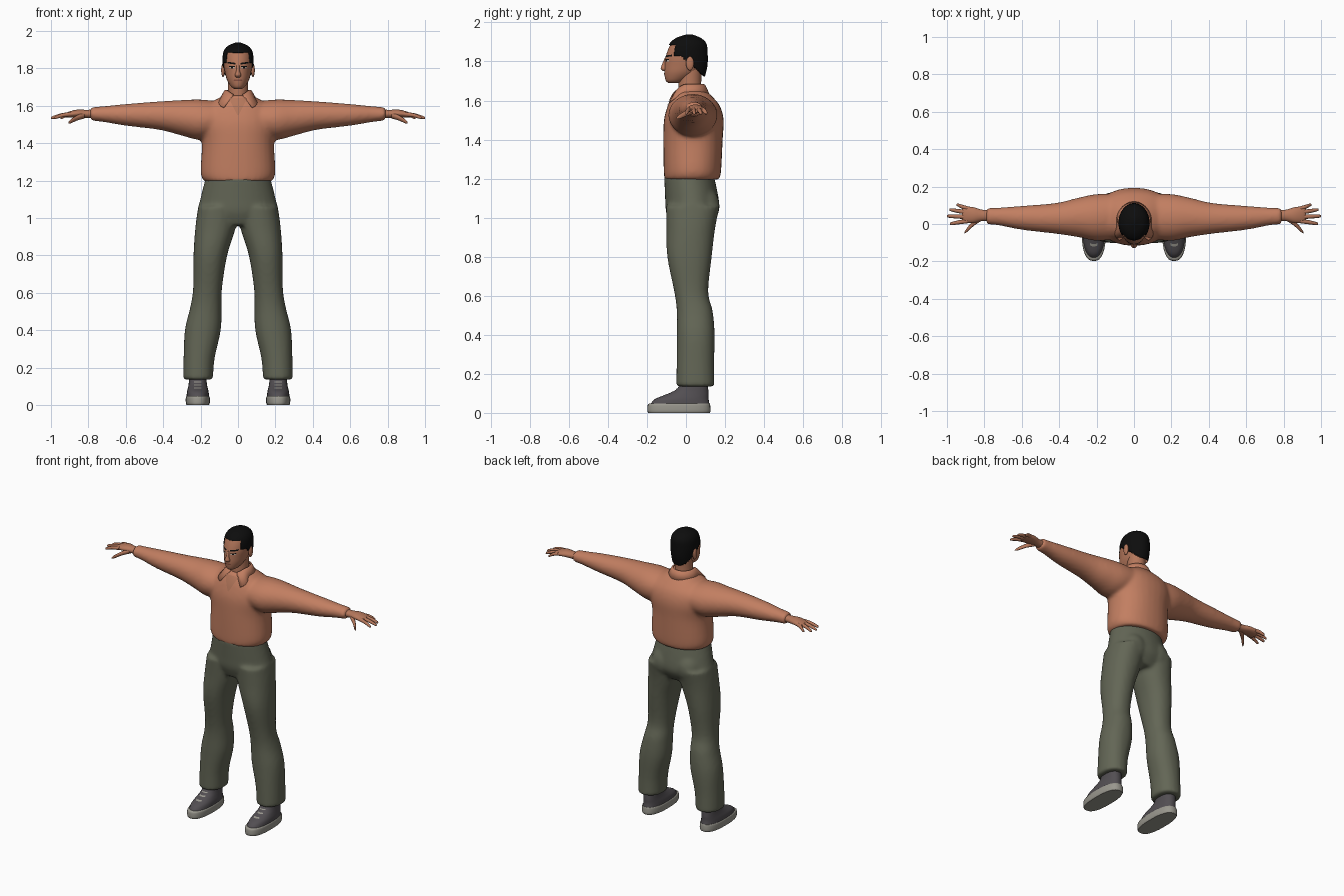
import bpy, bmesh, math
from mathutils import Vector
from mathutils.bvhtree import BVHTree

old = bpy.data.objects.get("Cube")
if old:
    bpy.data.objects.remove(old, do_unlink=True)


def material(name, r, g, b):
    m = bpy.data.materials.new(name)
    m.use_nodes = True
    m.diffuse_color = (r, g, b, 1)
    node = next(n for n in m.node_tree.nodes if n.type == 'BSDF_PRINCIPLED')
    node.inputs["Base Color"].default_value = (r, g, b, 1)
    node.inputs["Roughness"].default_value = 0.8
    return m


SHIRT = material("shirt terracotta", .54, .21, .12)
SKIN = material("skin tan", .46, .185, .105)
CLOTH = material("trouser olive", .125, .133, .092)
SHOE = material("shoe grey", .085, .077, .085)
SOLE = material("sole pale grey", .32, .31, .27)
HAIR = material("hair black", .004, .004, .004)
LIP = material("lip brown", .26, .085, .055)
EYE = material("eye white", .5, .45, .4)


def spline(p, i, t):
    """Catmull-Rom point between ring i and i + 1."""
    a, b, c, d = (p[max(0, min(len(p) - 1, i + k))] for k in (-1, 0, 1, 2))
    return [y + .5 * t * (z - x + t * (2*x - 5*y + 4*z - w + t * (3*(y - z) + w - x)))
            for x, y, z, w in zip(a, b, c, d)]


def loft(bm, rings, axis='z', side=1, n=32, steps=4, power=2.0):
    """Skin rings (position, centre a, centre b, radius a, radius b) along an axis."""
    path = [spline(rings, i, k / steps) for i in range(len(rings) - 1) for k in range(steps)]
    path.append(rings[-1])
    loops = []
    for t, a, b, ra, rb in path:
        loop = []
        for j in range(n):
            c, s = math.cos(math.tau * j / n), math.sin(math.tau * j / n)
            u = a + ra * math.copysign(abs(c) ** (2 / power), c)
            v = b + rb * math.copysign(abs(s) ** (2 / power), s)
            co = (u, v, t) if axis == 'z' else (t, u, v)
            loop.append(bm.verts.new((co[0] * side, co[1], co[2])))
        loops.append(loop)
    for lo, hi in zip(loops, loops[1:]):
        for j in range(n):
            k = (j + 1) % n
            bm.faces.new((lo[j], lo[k], hi[k], hi[j]))
    bm.faces.new(loops[0])
    bm.faces.new(loops[-1])


def finish(bm, name, mat, voxel=0, solid=0, angle=50):
    bmesh.ops.recalc_face_normals(bm, faces=bm.faces)
    me = bpy.data.meshes.new(name)
    bm.to_mesh(me)
    bm.free()
    me.materials.append(mat)
    ob = bpy.data.objects.new(name, me)
    bpy.context.collection.objects.link(ob)
    bpy.ops.object.select_all(action='DESELECT')
    ob.select_set(True)
    bpy.context.view_layer.objects.active = ob
    if voxel:
        mod = ob.modifiers.new("blend", 'REMESH')
        mod.mode, mod.voxel_size, mod.use_smooth_shade = 'VOXEL', voxel, True
        mod = ob.modifiers.new("soften", 'SMOOTH')
        mod.factor, mod.iterations = .5, 6
        for m in list(ob.modifiers):
            bpy.ops.object.modifier_apply(modifier=m.name)
    if solid:
        ob.modifiers.new("thickness", 'SOLIDIFY').thickness = solid
    bpy.ops.object.shade_smooth_by_angle(angle=math.radians(angle))
    return ob


def ball(bm, centre, radii):
    made = bmesh.ops.create_uvsphere(bm, u_segments=24, v_segments=14, radius=1)
    for v in made['verts']:
        v.co = Vector(centre) + Vector(x * r for x, r in zip(v.co, radii))


def plate(name, target, corners, mat, lift=.003, res=10):
    """Thin patch: a quad in x, z laid onto the front of the target."""
    tree = BVHTree.FromPolygons([v.co for v in target.data.vertices],
                                [p.vertices for p in target.data.polygons])
    a, b, c, d = (Vector((x, -1, z)) for x, z in corners)
    bm = bmesh.new()
    grid = []
    for i in range(res + 1):
        row = []
        for j in range(res + 1):
            p = a.lerp(b, i / res).lerp(d.lerp(c, i / res), j / res)
            hit = tree.ray_cast(p, Vector((0, 1, 0)))[0]
            p.y = (hit.y if hit else 0) - lift
            row.append(bm.verts.new(p))
        grid.append(row)
    for i in range(res):
        for j in range(res):
            bm.faces.new((grid[i][j], grid[i + 1][j], grid[i + 1][j + 1], grid[i][j + 1]))
    return finish(bm, name, mat)


# Shirt: torso and sleeves blended into one skin
bm = bmesh.new()
loft(bm, [(1.195, 0, .03, .178, .14), (1.24, 0, .033, .2, .147), (1.4, 0, .036, .193, .152),
          (1.5, 0, .04, .21, .153), (1.57, 0, .04, .2, .135), (1.62, 0, .03, .14, .105),
          (1.655, 0, .02, .075, .075)], power=2.2)
for s in (1, -1):
    loft(bm, [(.08, .04, 1.53, .12, .09), (.2, .035, 1.525, .125, .108),
              (.3, .035, 1.535, .105, .095), (.42, .03, 1.547, .082, .076),
              (.6, .033, 1.551, .064, .058), (.72, .04, 1.555, .048, .042),
              (.79, .043, 1.556, .044, .036)], 'x', s)
shirt = finish(bm, "shirt", SHIRT, voxel=.011)

# Trousers: hips and two legs
bm = bmesh.new()
loft(bm, [(1.22, 0, .015, .172, .127), (1.1, 0, .03, .202, .137), (1.03, 0, .033, .212, .135),
          (.96, 0, .025, .15, .1)])
for s in (1, -1):
    loft(bm, [(1.06, .108, .035, .105, .138), (.95, .12, .025, .108, .125),
              (.8, .148, .018, .09, .114), (.62, .163, .027, .077, .087),
              (.52, .172, .045, .084, .092), (.4, .188, .05, .096, .097),
              (.25, .208, .048, .083, .096), (.135, .214, .048, .08, .098)], side=s, power=2.2)
    ball(bm, (s * .085, .085, 1.06), (.09, .088, .1))
finish(bm, "trousers", CLOTH, voxel=.011)

# Shoes
for s, label in ((1, "left"), (-1, "right")):
    bm = bmesh.new()
    loft(bm, [(0, .215, -.036, .06, .158), (.012, .215, -.036, .064, .162),
              (.04, .215, -.036, .064, .16), (.048, .215, -.034, .06, .155)], side=s, power=2.5)
    finish(bm, label + "_sole", SOLE)
    bm = bmesh.new()
    loft(bm, [(.04, .215, -.032, .06, .153), (.07, .215, -.022, .058, .138),
              (.095, .215, .008, .052, .108), (.12, .215, .032, .048, .082),
              (.17, .215, .048, .046, .062)], side=s, power=2.3)
    upper = finish(bm, label + "_shoe_upper", SHOE)
    for k in range(3):
        x, z = s * .215, .088 + k * .016
        plate(label + "_lace", upper, [(x - .02, z), (x + .02, z), (x + .02, z + .005),
                                       (x - .02, z + .005)], SOLE, res=4)

# Hands: palm, four fingers and a thumb
for s, label in ((1, "left"), (-1, "right")):
    bm = bmesh.new()
    loft(bm, [(.76, .044, 1.556, .03, .024), (.81, .046, 1.556, .03, .022),
              (.86, .048, 1.558, .042, .021), (.905, .05, 1.552, .043, .016),
              (.92, .05, 1.548, .036, .01)], 'x', s, n=20)
    for y0, x1, y1 in ((.083, .95, .102), (.062, .987, .076), (.038, 1, .042), (.016, .985, .002)):
        loft(bm, [(.89, y0, 1.555, .012, .012), ((.89 + x1) / 2, (y0 + y1) / 2, 1.549, .011, .011),
                  (x1 - .008, y1, 1.536, .008, .008), (x1, y1, 1.533, .003, .003)], 'x', s, n=10)
    loft(bm, [(.82, .035, 1.55, .02, .018), (.86, .002, 1.535, .015, .014),
              (.893, -.032, 1.517, .011, .011), (.906, -.047, 1.509, .004, .004)], 'x', s, n=12)
    finish(bm, label + "_hand", SKIN)

# Neck, head, nose and ears
bm = bmesh.new()
loft(bm, [(1.58, 0, .025, .06, .065), (1.68, 0, .02, .054, .058), (1.78, 0, .025, .054, .058)])
finish(bm, "neck", SKIN)
bm = bmesh.new()
loft(bm, [(1.69, 0, -.06, .02, .03), (1.703, 0, -.052, .038, .052), (1.74, 0, -.025, .06, .086),
          (1.78, 0, -.008, .07, .102), (1.82, 0, -.004, .075, .101), (1.87, 0, .004, .074, .092),
          (1.91, 0, .008, .058, .072), (1.925, 0, .01, .03, .035)], n=40)
head = finish(bm, "head", SKIN)
bm = bmesh.new()
loft(bm, [(1.752, 0, -.105, .012, .014), (1.764, 0, -.112, .017, .018),
          (1.785, 0, -.108, .01, .015), (1.82, 0, -.098, .008, .01)], n=14)
finish(bm, "nose", SKIN)
bm = bmesh.new()
for s in (1, -1):
    ball(bm, (s * .08, .02, 1.79), (.01, .02, .036))
finish(bm, "ears", SKIN)

# Hair: a shell cut along the hairline
bm = bmesh.new()
loft(bm, [(1.715, 0, .04, .06, .055), (1.78, 0, .012, .077, .098), (1.84, 0, .006, .083, .105),
          (1.89, 0, .01, .077, .095), (1.92, 0, .013, .054, .064), (1.938, 0, .016, .012, .016)],
     n=64, steps=10)


def bare(c):
    if c.y < 0 and abs(c.x) < .062 and c.z < 1.885:
        return True
    return c.z < 1.83 - max(0, c.y + .03) * .85


bmesh.ops.delete(bm, geom=[f for f in bm.faces if bare(f.calc_center_median())], context='FACES')
finish(bm, "hair", HAIR, solid=.006)

# Face details
plate("mouth", head, [(-.024, 1.732), (.024, 1.732), (.02, 1.741), (-.02, 1.741)], LIP)
for s, label in ((1, "left"), (-1, "right")):
    for part, x0, x1, z0, z1, rise, mat, lift in (
            ("brow", .014, .056, 1.82, 1.829, .006, HAIR, .003),
            ("eye", .019, .046, 1.8, 1.808, .001, EYE, .002),
            ("iris", .028, .037, 1.8, 1.808, 0, HAIR, .004),
            ("lash", .017, .048, 1.807, 1.811, .001, HAIR, .004)):
        plate(label + "_" + part, head, [(s * x0, z0), (s * x1, z0 + rise), (s * x1, z1 + rise),
                                         (s * x0, z1)], mat, lift)

# Open neckline and folded collar with two points
plate("neckline", shirt, [(-.004, 1.55), (.004, 1.55), (.048, 1.64), (-.048, 1.64)], SKIN)
bm = bmesh.new()
rows = []
count = 40
for i in range(count + 1):
    a = math.radians(-90 + 22 + 316 * i / count)
    front = max(0, -math.sin(a)) ** 3
    c, s = math.cos(a), math.sin(a)
    top = Vector((.064 * c, .02 + .068 * s, 1.685 - .03 * front))
    fold = Vector((.074 * c, .02 + .078 * s, 1.68 - .035 * front))
    low = Vector((c * (.1 + .13 * front), .02 + s * (.1 + .02 * front), 1.635 - .055 * front))
    rows.append([bm.verts.new(p) for p in (top, fold, low)])
for p, q in zip(rows, rows[1:]):
    for k in range(2):
        bm.faces.new((p[k], q[k], q[k + 1], p[k + 1]))
finish(bm, "collar", SHIRT, solid=.006)
